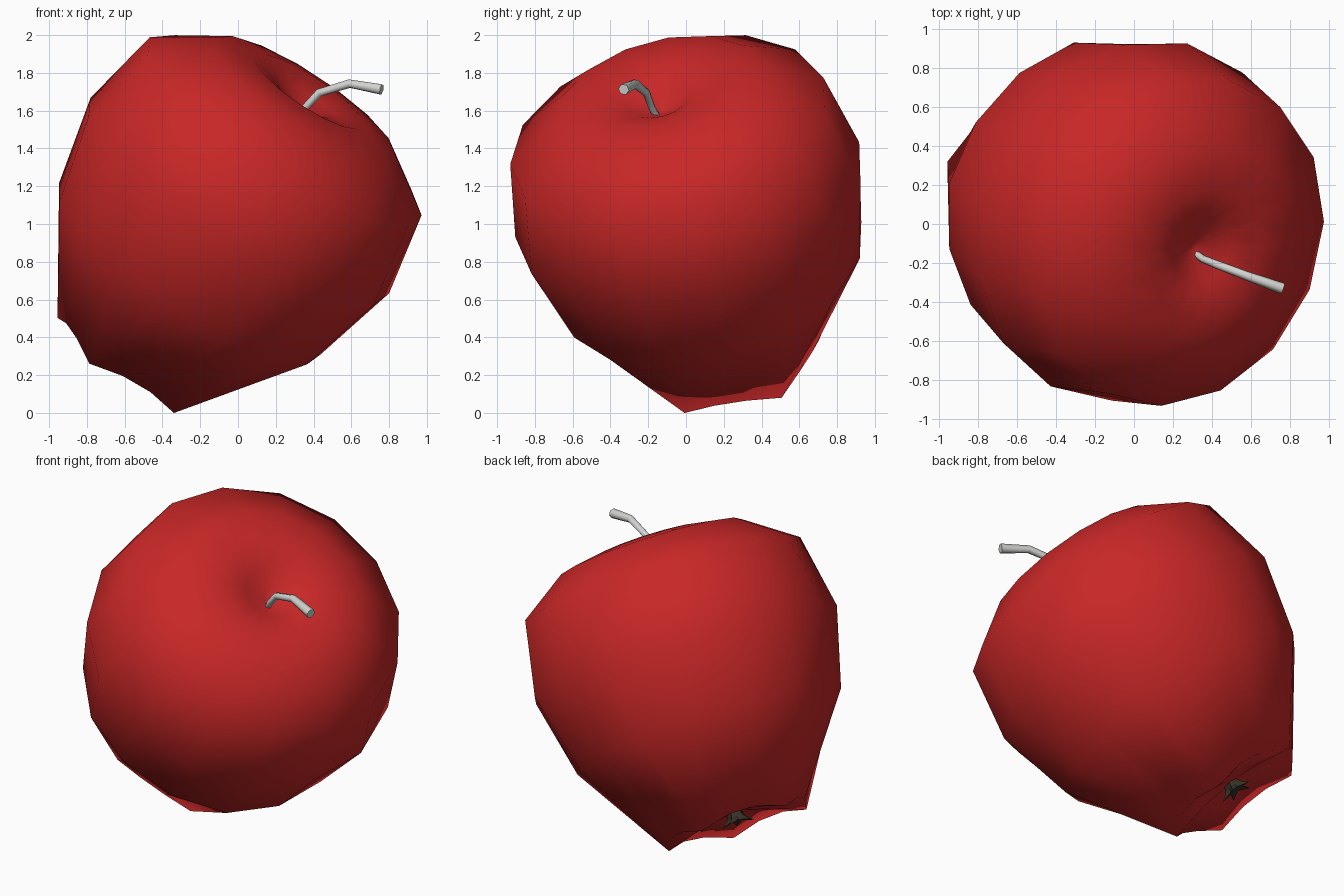
import bpy, bmesh, math
from mathutils import Matrix, Vector

cube = bpy.data.objects.get("Cube")
if cube:
    bpy.data.objects.remove(cube)


def material(name, rgb):
    mat = bpy.data.materials.new(name)
    mat.use_nodes = True
    mat.diffuse_color = (*rgb, 1)
    mat.node_tree.nodes["Principled BSDF"].inputs["Base Color"].default_value = (*rgb, 1)
    return mat


red = material("apple red", (0.58, 0.02, 0.02))
grey = material("stem grey", (0.65, 0.65, 0.63))
dark = material("blossom brown", (0.035, 0.03, 0.018))

# Tilted core axis: x and y across the fruit, z from blossom end to stem
axis = Vector((0.535, -0.24, 0.81)).normalized()
across = Vector((-axis.y, axis.x, 0)).normalized()
side = axis.cross(across)
tilt = Matrix((across, side, axis)).transposed().to_4x4()
tilt.translation = (-0.585, 0.28, 0.247)


def lathe(name, profile, segments, lobes, phase, mat, smooth=True):
    """Revolve (radius, height, radius swell, height dip) rows with lobes."""
    bm = bmesh.new()
    rings = []
    for radius, height, swell, dip in profile:
        ring = []
        for i in range(segments):
            angle = phase + math.tau * i / segments
            wave = math.cos(lobes * math.tau * i / segments)
            r = radius + swell * wave
            ring.append(bm.verts.new((r * math.cos(angle), r * math.sin(angle),
                                      height - dip * wave)))
        rings.append(ring)
    for low, high in zip(rings, rings[1:]):
        for i in range(segments):
            j = (i + 1) % segments
            bm.faces.new((low[i], low[j], high[j], high[i]))
    bm.faces.new(rings[0][::-1])
    bm.faces.new(rings[-1])
    for face in bm.faces:
        face.smooth = smooth
    bm.transform(tilt)
    bmesh.ops.recalc_face_normals(bm, faces=bm.faces)
    mesh = bpy.data.meshes.new(name)
    bm.to_mesh(mesh)
    bm.free()
    mesh.materials.append(mat)
    obj = bpy.data.objects.new(name, mesh)
    bpy.context.collection.objects.link(obj)
    return obj


# Fruit: blossom hollow, five feet, flank, shoulder and stem hollow
phase = math.radians(-111)
lathe("apple_body", [
    (0.06, 0.09, 0, 0),
    (0.2, 0.08, 0.01, 0.015),
    (0.43, 0.03, 0.022, 0.03),
    (0.83, 0.61, 0.01, 0),
    (0.95, 1.09, 0, 0),
    (0.865, 1.545, 0, 0),
    (0.57, 1.75, 0, 0),
    (0.34, 1.795, 0, 0),
    (0.17, 1.745, 0, 0),
    (0.02, 1.66, 0, 0),
], 15, 5, phase, red)

# Dried blossom: a small pointed star in the lower hollow
lathe("blossom_star", [
    (0.075, 0.03, 0.032, 0.01),
    (0.05, 0.06, 0.01, 0),
    (0.04, 0.11, 0, 0),
], 10, 5, phase, dark, smooth=False)

# Stem: bent tube that thickens towards its cut tip
curve = bpy.data.curves.new("stem", "CURVE")
curve.dimensions = "3D"
curve.bevel_depth = 0.03
curve.bevel_resolution = 1
curve.use_fill_caps = True
path = [(0.32, -0.155, 1.57, 0.62), (0.355, -0.18, 1.615, 0.65), (0.43, -0.21, 1.695, 0.72),
        (0.59, -0.27, 1.743, 0.8), (0.76, -0.33, 1.712, 1)]
spline = curve.splines.new("POLY")
spline.points.add(len(path) - 1)
for point, (x, y, z, thickness) in zip(spline.points, path):
    point.co = (x, y, z, 1)
    point.radius = thickness
curve.materials.append(grey)
stem = bpy.data.objects.new("stem", curve)
bpy.context.collection.objects.link(stem)
